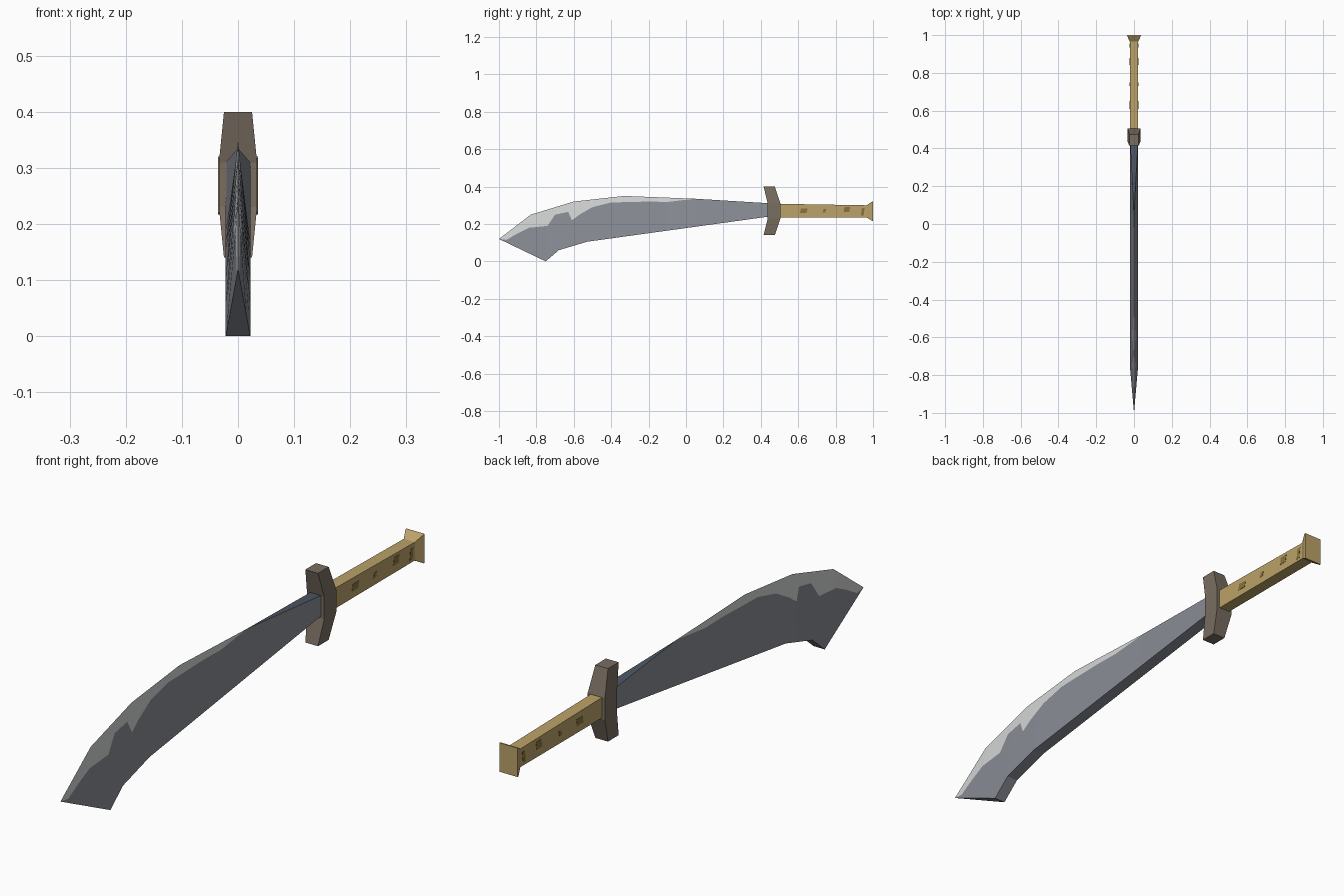
import bpy
import bmesh

if "Cube" in bpy.data.objects:
    bpy.data.objects.remove(bpy.data.objects["Cube"], do_unlink=True)


def material(name, rgb):
    m = bpy.data.materials.new(name)
    m.use_nodes = True
    m.diffuse_color = (*rgb, 1)
    m.node_tree.nodes["Principled BSDF"].inputs["Base Color"].default_value = (*rgb, 1)
    return m


steel = material("steel grey", (0.25, 0.265, 0.30))
bright = material("bright edge steel", (0.66, 0.67, 0.67))
slate = material("slate steel", (0.075, 0.095, 0.125))
brown = material("guard brown", (0.19, 0.155, 0.12))
gold = material("grip gold", (0.50, 0.36, 0.14))
dark_gold = material("worn gold", (0.25, 0.17, 0.05))


def finish(name, bm, mats):
    bmesh.ops.remove_doubles(bm, verts=bm.verts, dist=0.0004)
    bmesh.ops.recalc_face_normals(bm, faces=bm.faces)
    me = bpy.data.meshes.new(name)
    bm.to_mesh(me)
    bm.free()
    for m in mats:
        me.materials.append(m)
    ob = bpy.data.objects.new(name, me)
    bpy.context.collection.objects.link(ob)
    return ob


def loft(name, rings, mat):
    """Closed skin through four-cornered rings."""
    bm = bmesh.new()
    loops = [[bm.verts.new(p) for p in ring] for ring in rings]
    for a, b in zip(loops, loops[1:]):
        for i in range(4):
            j = (i + 1) % 4
            bm.faces.new((a[i], a[j], b[j], b[i]))
    bm.faces.new(loops[0])
    bm.faces.new(loops[-1])
    return finish(name, bm, [mat])


def ring_z(z, y0, y1, w):
    return [(-w, y0, z), (w, y0, z), (w, y1, z), (-w, y1, z)]


def ring_y(y, z0, z1, w):
    return [(-w, y, z0), (w, y, z0), (w, y, z1), (-w, y, z1)]


def along(path, y):
    """Height of a piecewise straight path at y."""
    for (ya, za), (yb, zb) in zip(path, path[1:]):
        if y <= yb:
            return za + (zb - za) * max(0, y - ya) / (yb - ya)
    return path[-1][1]


# Blade: wedge section, thick spine below and a sharp bright edge above
HALF = 0.022
edge = [(-1, .12), (-.83, .25), (-.6, .32), (-.33, .35), (.05, .335), (.46, .31)]
spine = [(-1, .12), (-.75, 0), (-.68, .06), (-.53, .105), (.46, .242)]
border = [(-1, .12), (-.96, .115), (-.9, .15), (-.84, .18), (-.74, .19), (-.7, .25),
          (-.63, .265), (-.61, .22), (-.57, .25), (-.5, .29), (-.4, .315),
          (-.2, .32), (-.1, .318), (.05, .335), (.46, .31)]
stations = sorted({y for path in (edge, spine, border) for y, z in path})
bm = bmesh.new()
columns = []
for y in stations:
    low, high = along(spine, y), along(edge, y)
    mid = min(max(along(border, y), low), high)
    w_low = HALF * min(1, (y + 1) / 0.25)
    w_high = HALF * max(0, (y - 0.05) / 0.41)
    t = (mid - low) / (high - low) if high > low else 0
    w_mid = w_low + (w_high - w_low) * t
    half = [(w_low, low), (w_mid, mid), (w_high, high)]
    pts = half + [(-w, z) for w, z in reversed(half)]
    columns.append([bm.verts.new((w, y, z)) for w, z in pts])
slots = [0, 1, 2, 1, 0, 0]
for a, b in zip(columns, columns[1:]):
    for i in range(6):
        j = (i + 1) % 6
        f = bm.faces.new((a[i], a[j], b[j], b[i]))
        f.material_index = slots[i]
bm.faces.new(columns[-1])
finish("blade", bm, [steel, bright, slate])

# Crossguard: two swept arms around a wider middle
loft("crossguard", [ring_z(.14, .415, .475, .025), ring_z(.23, .437, .505, .034),
                    ring_z(.31, .437, .505, .034), ring_z(.40, .415, .475, .025)], brown)

# Grip and flared pommel
loft("grip", [ring_y(.49, .235, .308, HALF), ring_y(.97, .235, .30, HALF)], gold)
loft("pommel", [ring_y(.965, .235, .30, HALF), ring_y(.995, .217, .32, .036),
                ring_y(1, .217, .32, .036)], gold)

# Worn patches on both sides of the grip
for n, (y, z, length, height) in enumerate([(.63, .272, .04, .024), (.74, .27, .02, .018),
                                            (.86, .277, .035, .028), (.945, .265, .02, .04)]):
    for side, s in (("left", 1), ("right", -1)):
        x = s * (HALF + 0.0005)
        a, b = y - length / 2, y + length / 2
        c, d = z - height / 2, z + height / 2
        bm = bmesh.new()
        quad = [(x, a, c), (x, b - .005, c), (x, b, d), (x, a + .005, d)]
        bm.faces.new([bm.verts.new(p) for p in (quad if s > 0 else quad[::-1])])
        ob = finish(f"worn_patch_{n + 1}_{side}", bm, [dark_gold])
        solid = ob.modifiers.new("thickness", "SOLIDIFY")
        solid.thickness = 0.001
        solid.offset = 0
